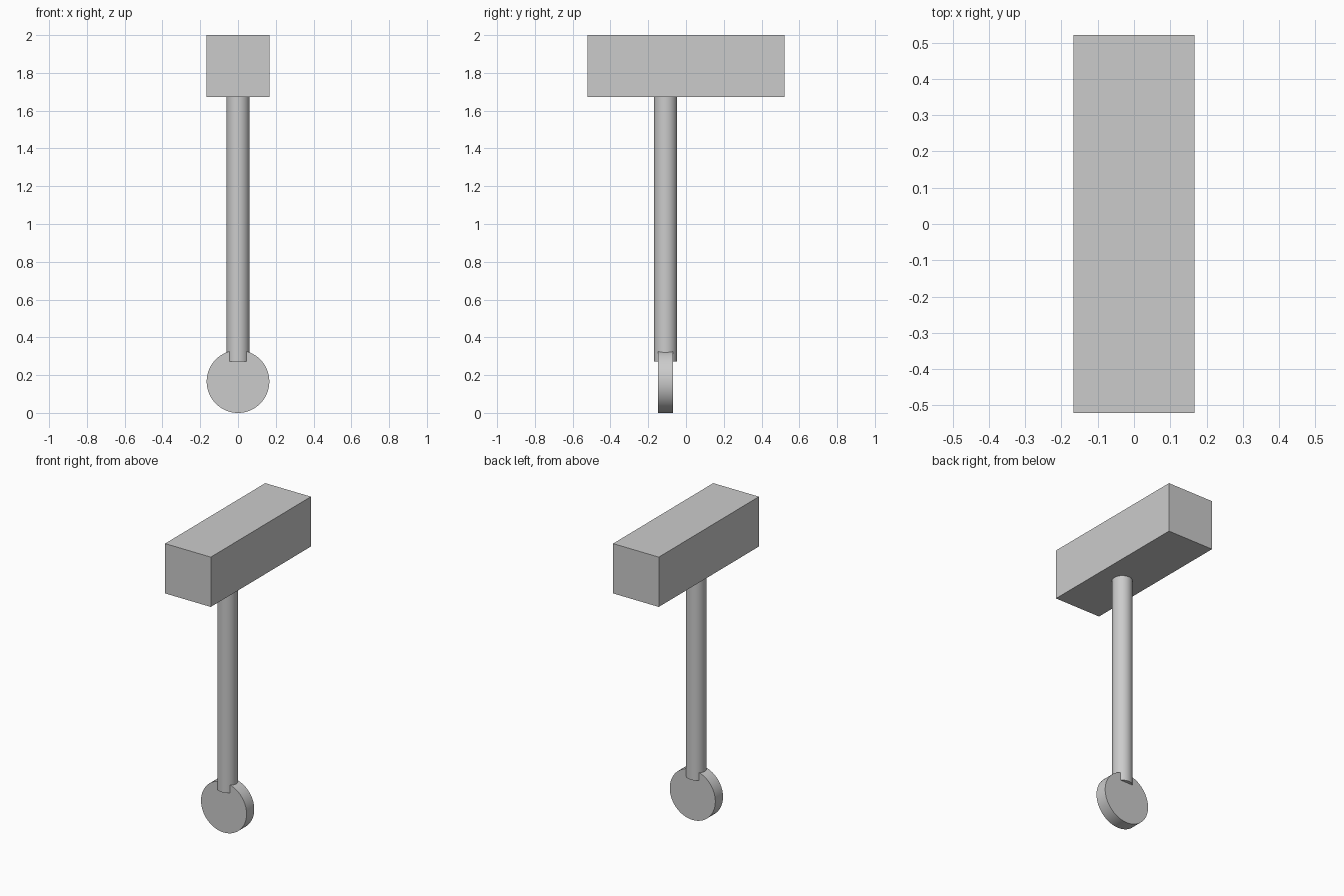
import bpy
import math

if "Cube" in bpy.data.objects:
    bpy.data.objects.remove(bpy.data.objects["Cube"], do_unlink=True)

# Single plain grey
grey = bpy.data.materials.new("plain_grey")
grey.use_nodes = True
colour = (0.6, 0.6, 0.6, 1)
grey.diffuse_color = colour
grey.node_tree.nodes["Principled BSDF"].inputs["Base Color"].default_value = colour

SHAFT_Y = -0.108


def finish(name):
    obj = bpy.context.object
    obj.name = name
    obj.data.materials.append(grey)
    return obj


def cylinder(name, radius, depth, location, rotation=(0, 0, 0)):
    bpy.ops.mesh.primitive_cylinder_add(
        vertices=64, radius=radius, depth=depth, location=location, rotation=rotation)
    bpy.ops.object.shade_smooth_by_angle(angle=math.radians(30))
    return finish(name)


# Block head
bpy.ops.mesh.primitive_cube_add(size=1, location=(0, 0, 1.836))
head = finish("head")
head.scale = (0.333, 1.042, 0.328)

# Round shaft, from inside the disc up to the head
bottom, top = 0.273, 1.68
cylinder("shaft", 0.061, top - bottom, (0, SHAFT_Y, (bottom + top) / 2))

# Flat disc at the foot, facing front and back
cylinder("end_disc", 0.166, 0.08, (0, SHAFT_Y, 0.166), (math.pi / 2, 0, 0))
